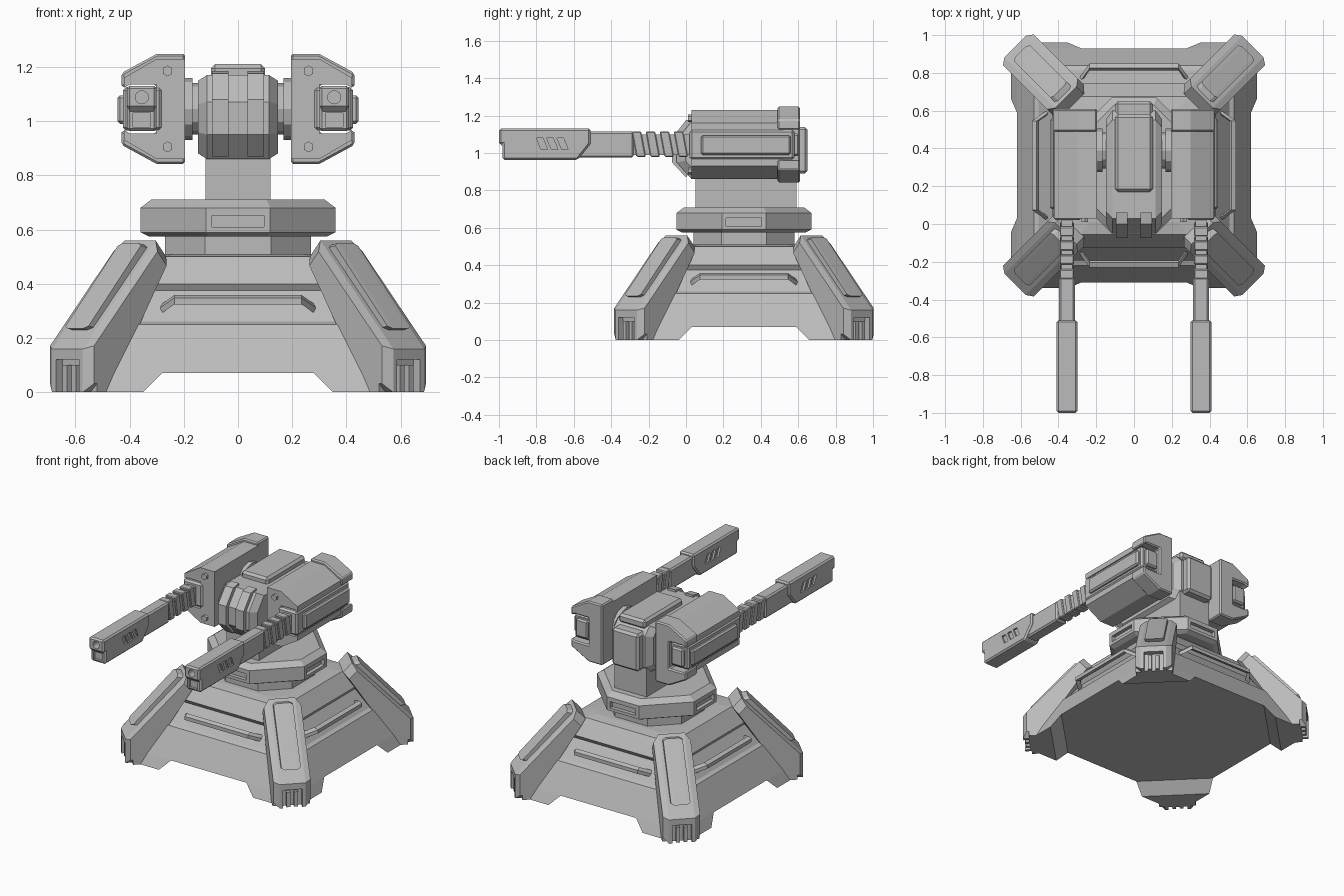
import bpy, bmesh
from math import radians, cos, sin, pi
from mathutils import Matrix, Vector

cube = bpy.data.objects.get("Cube")
if cube:
    bpy.data.objects.remove(cube, do_unlink=True)

steel = bpy.data.materials.new("steel grey")
steel.use_nodes = True
TONE = (0.5, 0.5, 0.5, 1)
steel.diffuse_color = TONE
steel.node_tree.nodes["Principled BSDF"].inputs["Base Color"].default_value = TONE

CY = 0.31                                   # centre of the base in y
HOME = Matrix.Translation((0, CY, 0))


def finish(name, bm, matrix=None, bevel=0):
    if matrix:
        bmesh.ops.transform(bm, matrix=matrix, verts=bm.verts)
    bmesh.ops.recalc_face_normals(bm, faces=bm.faces)
    mesh = bpy.data.meshes.new(name)
    bm.to_mesh(mesh)
    bm.free()
    obj = bpy.data.objects.new(name, mesh)
    mesh.materials.append(steel)
    bpy.context.collection.objects.link(obj)
    if bevel:
        mod = obj.modifiers.new("edges", 'BEVEL')
        mod.width, mod.segments = bevel, 1
        mod.limit_method, mod.angle_limit = 'ANGLE', radians(40)
    return obj


def hull(name, points, matrix=None, bevel=0):
    bm = bmesh.new()
    for p in points:
        bm.verts.new(p)
    bmesh.ops.convex_hull(bm, input=bm.verts)
    bmesh.ops.dissolve_limit(bm, angle_limit=0.01, verts=bm.verts, edges=bm.edges)
    return finish(name, bm, matrix, bevel)


def box(name, x, y, z, matrix=None, bevel=0):
    return hull(name, [(a, b, c) for a in x for b in y for c in z], matrix, bevel)


def prism(name, profile, axis, lo, hi, bevel=0):
    """Extrude a profile: (y, z) points along x or (x, z) points along y."""
    bm = bmesh.new()
    place = (lambda p, t: (t, p[0], p[1])) if axis == 'x' else (lambda p, t: (p[0], t, p[1]))
    a, b = [[bm.verts.new(place(p, t)) for p in profile] for t in (lo, hi)]
    bm.faces.new(a)
    bm.faces.new(b)
    for i in range(len(a)):
        j = (i + 1) % len(a)
        bm.faces.new((a[i], a[j], b[j], b[i]))
    return finish(name, bm, None, bevel)


def chamfered(name, profile, inner, outer, shrink, matrix=None):
    """Convex (y, z) profile along x whose side faces are smaller than its rim."""
    cy = sum(p[0] for p in profile) / len(profile)
    cz = sum(p[1] for p in profile) / len(profile)
    pts = []
    for y, z in profile:
        for s in (-1, 1):
            pts.append((s * inner, y, z))
            pts.append((s * outer, cy + (y - cy) * shrink, cz + (z - cz) * shrink))
    return hull(name, pts, matrix)


def tower(name, rings, k, bevel=0):
    """Stack of corner-cut squares given as (half width, height)."""
    bm = bmesh.new()
    shape = [(1, -k), (1, k), (k, 1), (-k, 1), (-1, k), (-1, -k), (-k, -1), (k, -1)]
    loops = [[bm.verts.new((x * r, y * r, z)) for x, y in shape] for r, z in rings]
    for a, b in zip(loops, loops[1:]):
        for i in range(8):
            j = (i + 1) % 8
            bm.faces.new((a[i], a[j], b[j], b[i]))
    bm.faces.new(loops[0])
    bm.faces.new(loops[-1])
    return finish(name, bm, HOME, bevel)


def cut(target, cutter):
    cutter.hide_render = True
    cutter.hide_set(True)
    cutter.display_type = 'WIRE'
    mod = target.modifiers.new("recess", 'BOOLEAN')
    mod.object, mod.operation, mod.solver = cutter, 'DIFFERENCE', 'EXACT'


def cylinder(name, centre, axis, radius, depth, sides):
    bm = bmesh.new()
    bmesh.ops.create_cone(bm, cap_ends=True, segments=sides, radius1=radius,
                          radius2=radius, depth=depth)
    turn = Matrix.Rotation(pi / 2, 4, 'Y' if axis == 'x' else 'X')
    return finish(name, bm, Matrix.Translation(centre) @ turn)


# Sloped base, neck and turntable
tower("base_body", [(0.62, 0.07), (0.53, 0.25), (0.505, 0.26), (0.42, 0.375),
                    (0.435, 0.4), (0.365, 0.5), (0.3, 0.51)], 0.78)
tower("neck", [(0.27, 0.5), (0.27, 0.59)], 0.45)
collar = tower("turntable", [(0.33, 0.575), (0.36, 0.59), (0.36, 0.68), (0.32, 0.71)], 0.33)

for i in range(4):
    spin = HOME @ Matrix.Rotation(i * pi / 2, 4, 'Z')
    diag = HOME @ Matrix.Rotation(i * pi / 2 + pi / 4, 4, 'Z')
    # Corner foot under the base
    hull("base_foot", [(0.62, 0.28, 0.07), (0.28, 0.62, 0.07), (0.62, 0.5, 0.07),
                       (0.5, 0.62, 0.07), (0.65, 0.35, 0), (0.35, 0.65, 0),
                       (0.65, 0.52, 0), (0.52, 0.65, 0)], spin)
    # Buttress leg with a slotted foot and a raised strip
    leg = chamfered("leg", [(0.89, 0), (0.89, 0.16), (0.51, 0.56), (0.455, 0.5), (0.78, 0)],
                    0.08, 0.115, 0.87, diag)
    box("leg_toe", (-0.115, 0.115), (0.78, 0.85), (0, 0.05), diag)
    cut(leg, box("foot_slot_cutter", (-0.06, 0.06), (0.855, 0.95), (-0.05, 0.12), diag))
    for s in (-1, 1):
        box("foot_rib", (s * 0.012, s * 0.035), (0.83, 0.88), (0, 0.1), diag)
    chamfered("leg_strip", [(0.80, 0.225), (0.85, 0.235), (0.56, 0.55), (0.51, 0.54)],
              0.04, 0.06, 0.94, diag)
    # Grab rail on the sloped panel
    path = [(-0.285, 0.455, 0.305), (-0.235, 0.525, 0.34), (0.235, 0.525, 0.34), (0.285, 0.455, 0.305)]
    for a, b in zip(path, path[1:]):
        hull("grab_rail", [(x, y + dy, z + dz) for x, y, z in (a, b)
                           for dy, dz in ((-0.022, 0), (0.016, -0.016), (0.016, 0.008), (-0.01, 0.018))], spin)
    # Turntable window
    cut(collar, box("window_cutter", (-0.095, 0.095), (0.335, 0.4), (0.61, 0.652), spin))

# Pillar and central head
box("pillar", (-0.12, 0.12), (0.05, 0.59), (0.68, 0.92))
chamfered("head", [(-0.05, 0.95), (-0.05, 1.07), (0.03, 1.17), (0.55, 1.17), (0.6, 1.12),
                   (0.6, 0.91), (0.55, 0.86), (0.03, 0.86)], 0.115, 0.148, 0.86)
box("head_top_plate", (-0.1, 0.1), (0.17, 0.58), (1.15, 1.21), bevel=0.015)
box("head_back_box", (-0.1, 0.1), (0.55, 0.65), (0.89, 1.14), bevel=0.015)
for s in (-1, 1):
    prism("nose_strip", [(0.0, 0.87), (-0.075, 0.95), (-0.075, 1.08), (0, 1.175),
                         (0.06, 1.185), (0.06, 0.95)], 'x', s * 0.035, s * 0.095)

BARREL = 0.355


def c_section(s, grow):
    """Gun pod section, open on its outer side."""
    half = [(0.195, 0.185 + grow), (0.3, 0.185 + grow), (0.42 + grow / 2, 0.115 + grow),
            (0.42 + grow / 2, 0.078), (0.40, 0.09), (0.3, 0.09)]
    full = half + [(x, -z) for x, z in reversed(half)]
    return [(s * x, 1.045 + z) for x, z in full]


for s in (-1, 1):
    cx = s * BARREL
    # Axle joining head and pod
    cylinder("axle", (s * 0.155, 0.39, 1.045), 'x', 0.095, 0.09, 12)
    cylinder("axle_flange", (s * 0.182, 0.39, 1.045), 'x', 0.115, 0.03, 12)
    # Pod shell and its heavier rear collar
    prism("pod_shell", c_section(s, 0), 'y', 0.03, 0.52)
    prism("pod_collar", c_section(s, 0.018), 'y', 0.49, 0.61, bevel=0.008)
    for z in (0.905, 1.185):
        cylinder("pod_bolt", (s * 0.26, 0.025, z), 'y', 0.02, 0.03, 6)
    # Gun breech inside the pod
    box("breech", (s * 0.28, s * 0.425), (0.02, 0.58), (0.965, 1.125), bevel=0.012)
    box("breech_side_bar", (s * 0.41, s * 0.445), (0.08, 0.56), (0.99, 1.095), bevel=0.01)
    box("breech_rear_cap", (s * 0.31, s * 0.40), (0.56, 0.605), (0.985, 1.105), bevel=0.01)
    # Ribbed recoil neck
    box("barrel_core", (cx - 0.03, cx + 0.03), (-0.32, 0.05), (0.99, 1.1))
    for i in range(4):
        y = -0.275 + i * 0.075
        prism("recoil_rib", [(y - 0.015, 1.115), (y + 0.035, 1.115), (y + 0.06, 0.98), (y + 0.01, 0.98)],
              'x', cx - 0.038, cx + 0.038, bevel=0.005)
    box("barrel", (cx - 0.042, cx + 0.042), (-0.75, -0.28), (0.975, 1.115), bevel=0.01)
    # Muzzle sleeve with bore, lower port and slanted vents
    sleeve = prism("muzzle_sleeve", [(-1, 1.13), (-0.51, 1.13), (-0.51, 1.05), (-0.58, 0.963),
                                     (-0.98, 0.963), (-0.98, 1.045), (-1, 1.045)],
                   'x', cx - 0.055, cx + 0.055, bevel=0.01)
    cut(sleeve, cylinder("bore_cutter", (cx, -1, 1.088), 'y', 0.024, 0.12, 16))
    cut(sleeve, box("port_cutter", (cx - 0.032, cx + 0.032), (-1.05, -0.965), (0.978, 1.03)))
    for i in range(3):
        y = -0.8 + i * 0.055
        for side in (-1, 1):
            vent = prism("vent_cutter", [(y, 1.08), (y + 0.035, 1.08), (y + 0.06, 1.02), (y + 0.025, 1.02)],
                         'x', cx + side * 0.043, cx + side * 0.08)
            cut(sleeve, vent)
